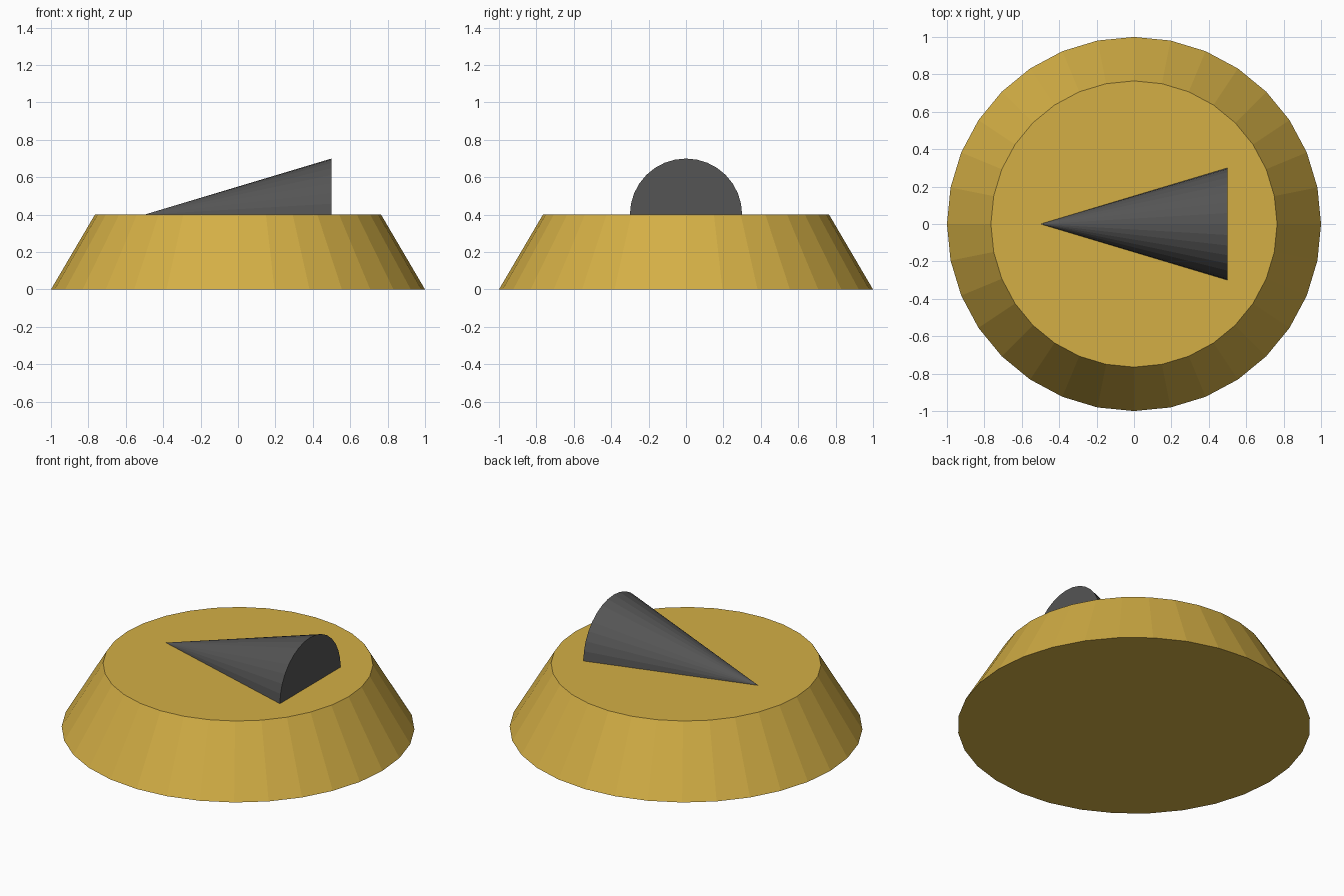
import bpy
import math

if "Cube" in bpy.data.objects:
    bpy.data.objects.remove(bpy.data.objects["Cube"])


def make_material(name, colour):
    mat = bpy.data.materials.new(name)
    mat.diffuse_color = (*colour, 1.0)
    mat.use_nodes = True
    mat.node_tree.nodes["Principled BSDF"].inputs["Base Color"].default_value = mat.diffuse_color
    return mat


def add_cone(name, mat, r_bottom, r_top, depth, location, rotation=(0, 0, 0)):
    bpy.ops.mesh.primitive_cone_add(
        vertices=32, radius1=r_bottom, radius2=r_top, depth=depth,
        location=location, rotation=rotation)
    obj = bpy.context.object
    obj.name = name
    obj.data.materials.append(mat)
    return obj


gold = make_material("gold", (0.658, 0.429, 0.060))
dark_grey = make_material("dark grey", (0.09, 0.09, 0.09))

# Tapered round base
add_cone("base", gold, 1.0, 0.765, 0.4, (0, 0, 0.2))

# Pointer cone lying half sunk in the base, tip towards -x
add_cone("pointer", dark_grey, 0.3, 0.0, 1.0, (0, 0, 0.4), (0, -math.pi / 2, 0))
